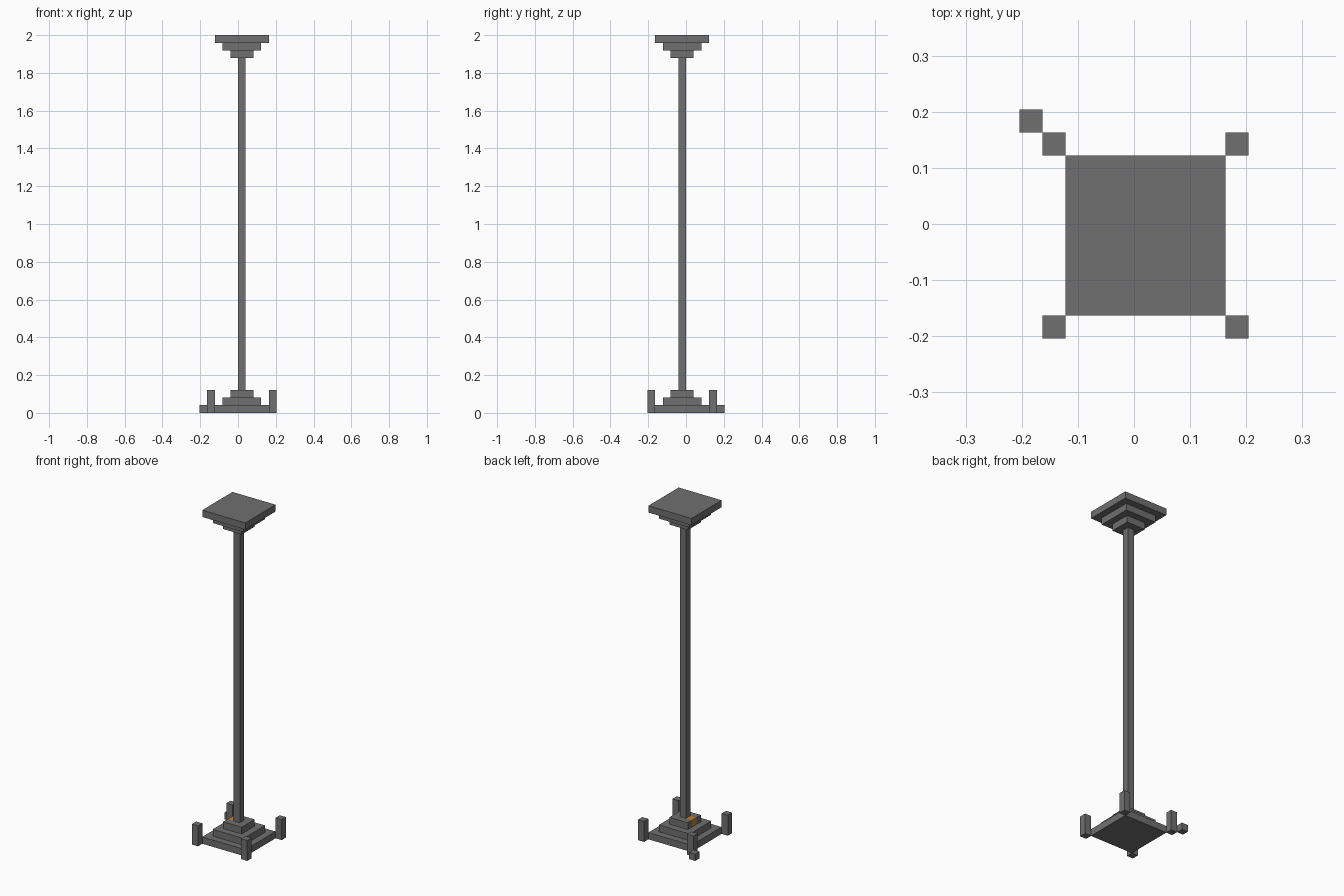
import bpy, bmesh

old = bpy.data.objects.get("Cube")
if old:
    bpy.data.objects.remove(old)

U = 2 / 49                 # one block
CX, CY = 0.5, -0.5         # column axis, in blocks


def material(name, color):
    m = bpy.data.materials.new(name)
    m.use_nodes = True
    m.diffuse_color = color
    m.node_tree.nodes["Principled BSDF"].inputs["Base Color"].default_value = color
    return m


stone = material("grey stone", (0.165, 0.16, 0.165, 1))
amber = material("amber block", (0.55, 0.22, 0.03, 1))


def box(name, x, y, z, width, height, cuts=0):
    """Square block centred on x, y with its underside at z, in blocks."""
    bm = bmesh.new()
    bmesh.ops.create_cube(bm, size=1)
    if cuts:
        bmesh.ops.subdivide_edges(bm, edges=bm.edges[:], cuts=cuts, use_grid_fill=True)
    bmesh.ops.scale(bm, vec=(width * U, width * U, height * U), verts=bm.verts)
    mesh = bpy.data.meshes.new(name)
    bm.to_mesh(mesh)
    bm.free()
    mesh.materials.append(stone)
    ob = bpy.data.objects.new(name, mesh)
    ob.location = (x * U, y * U, (z + height / 2) * U)
    bpy.context.collection.objects.link(ob)
    return ob


# Stepped base and mirrored stepped cap
for i, (step, width) in enumerate((("lower", 7), ("middle", 5))):
    box("base_" + step + "_step", CX, CY, i, width, 1)
    box("cap_" + step.replace("lower", "upper") + "_step", CX, CY, 48 - i, width, 1)
box("cap_bottom_step", CX, CY, 46, 3, 1)

# Top base step, with one amber block in the middle of its -x side
top_step = box("base_top_step", CX, CY, 2, 3, 1, cuts=2)
top_step.data.materials.append(amber)
for face in top_step.data.polygons:
    c = face.center / U
    if c.x < -0.9 and abs(c.y) < 0.1:
        face.material_index = 1

# Tall shaft
box("shaft", CX, CY, 3, 1, 43)

# Corner posts
for side, sx in (("right", -1), ("left", 1)):
    for end, sy in (("front", -1), ("back", 1)):
        box(end + "_" + side + "_post", CX + sx * 4, CY + sy * 4, 0, 1, 3)

# Loose block beyond the back right post
box("loose_block", CX - 5, CY + 5, 0, 1, 1)
